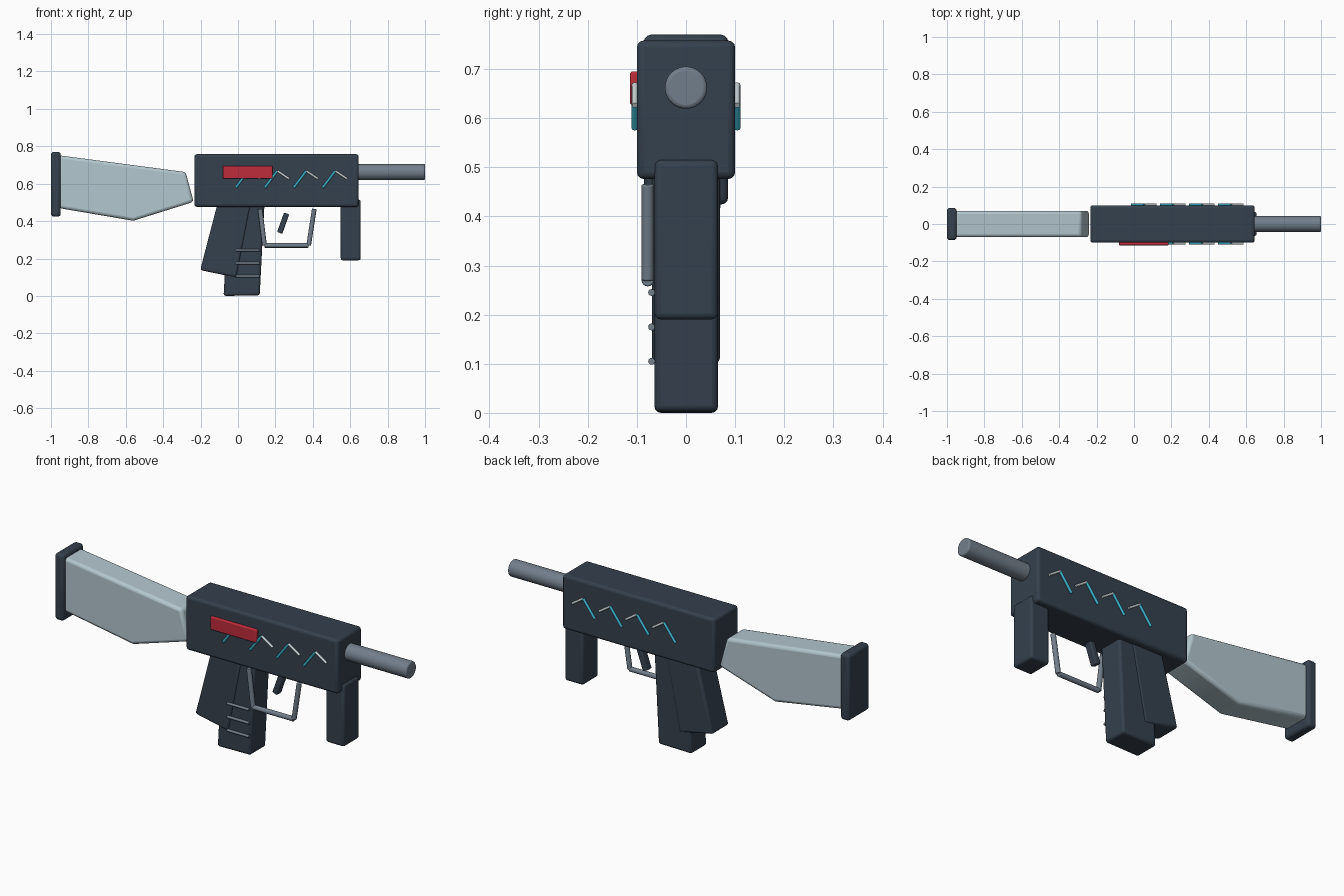
import bpy, bmesh, math
from mathutils import Vector

if "Cube" in bpy.data.objects:
    bpy.data.objects.remove(bpy.data.objects["Cube"])


def material(name, rgb, alpha=1.0):
    m = bpy.data.materials.new(name)
    m.diffuse_color = (*rgb, alpha)
    m.use_nodes = True
    m.node_tree.nodes["Principled BSDF"].inputs["Base Color"].default_value = m.diffuse_color
    return m


DARK = material("dark_steel", (0.035, 0.052, 0.075))
STEEL = material("steel", (0.17, 0.21, 0.26))
PALE = material("pale_stock", (0.45, 0.57, 0.62))
RED = material("red", (0.52, 0.025, 0.045))
CYAN = material("cyan", (0.045, 0.45, 0.6))
WHITE = material("light_grey", (0.6, 0.66, 0.68))


def finish(name, bm, mat, bevel=0.0, segments=3):
    bmesh.ops.recalc_face_normals(bm, faces=bm.faces)
    me = bpy.data.meshes.new(name)
    bm.to_mesh(me)
    bm.free()
    ob = bpy.data.objects.new(name, me)
    bpy.context.collection.objects.link(ob)
    me.materials.append(mat)
    if bevel:
        b = ob.modifiers.new("Bevel", 'BEVEL')
        b.width, b.segments = bevel, segments
        b.limit_method, b.angle_limit = 'ANGLE', math.radians(30)
    bpy.ops.object.select_all(action='DESELECT')
    ob.select_set(True)
    bpy.context.view_layer.objects.active = ob
    bpy.ops.object.shade_smooth_by_angle(angle=math.radians(35))
    return ob


def plate(name, profile, y0, y1, mat, bevel):
    """Side profile (x, z) extruded from y0 to y1."""
    bm = bmesh.new()
    face = bm.faces.new([bm.verts.new((x, y0, z)) for x, z in profile])
    ext = bmesh.ops.extrude_face_region(bm, geom=[face])
    for v in ext["geom"]:
        if isinstance(v, bmesh.types.BMVert):
            v.co.y = y1
    return finish(name, bm, mat, bevel)


def box(name, x0, x1, y0, y1, z0, z1, mat, bevel):
    return plate(name, [(x0, z0), (x1, z0), (x1, z1), (x0, z1)], y0, y1, mat, bevel)


def rod(name, a, b, radius, mat, sides=12, bevel=0.0):
    a, b = Vector(a), Vector(b)
    bm = bmesh.new()
    bmesh.ops.create_cone(bm, cap_ends=True, segments=sides, radius1=radius,
                          radius2=radius, depth=(b - a).length)
    rot = (b - a).to_track_quat('Z', 'Y').to_matrix()
    for v in bm.verts:
        v.co = rot @ v.co + (a + b) / 2
    return finish(name, bm, mat, bevel)


# Main body and barrel
box("receiver", -0.233, 0.645, -0.1, 0.1, 0.476, 0.758, DARK, 0.014)
rod("barrel", (0.6, 0, 0.662), (1.0, 0, 0.662), 0.043, STEEL, 40, 0.008)

# Shoulder stock
plate("stock", [(-0.96, 0.752), (-0.28, 0.662), (-0.237, 0.503), (-0.56, 0.402),
                (-0.96, 0.47)], -0.07, 0.07, PALE, 0.016)
box("butt_plate", -1.0, -0.948, -0.086, 0.086, 0.424, 0.77, DARK, 0.015)

# Grips and magazine
plate("rear_grip", [(-0.108, 0.5), (0.07, 0.5), (-0.008, 0.098), (-0.202, 0.138)],
      -0.069, 0.069, DARK, 0.012)
plate("magazine", [(-0.05, 0.5), (0.142, 0.5), (0.116, 0.003), (-0.077, 0.0)],
      -0.064, 0.065, DARK, 0.012)
box("front_grip", 0.549, 0.656, -0.064, 0.065, 0.19, 0.515, DARK, 0.013)
for i in range(3):
    z = 0.105 + 0.07 * i
    rod(f"magazine_rib_{i}", (-0.012, -0.07, z), (0.114, -0.07, z), 0.007, STEEL)

# Trigger and its guard
guard = [(0.118, 0.465), (0.142, 0.27), (0.378, 0.27), (0.408, 0.465)]
for i in range(3):
    (xa, za), (xb, zb) = guard[i], guard[i + 1]
    rod(f"trigger_guard_{i}", (xa, -0.078, za), (xb, -0.078, zb), 0.0125, STEEL, 16, 0.003)
plate("trigger", [(0.246, 0.445), (0.274, 0.437), (0.237, 0.332), (0.209, 0.342)],
      -0.02, 0.02, DARK, 0.006)

# Red side panel and zigzag trim on both sides
box("red_panel", -0.081, 0.185, -0.114, -0.095, 0.627, 0.695, RED, 0.005)
for side, y in (("front", -0.104), ("back", 0.104)):
    for i in range(4):
        x = -0.012 + 0.155 * i
        rod(f"trim_cyan_{side}_{i}", (x, y, 0.579), (x + 0.067, y, 0.668), 0.0065, CYAN)
        rod(f"trim_grey_{side}_{i}", (x + 0.067, y, 0.668), (x + 0.13, y, 0.626), 0.006, WHITE)
